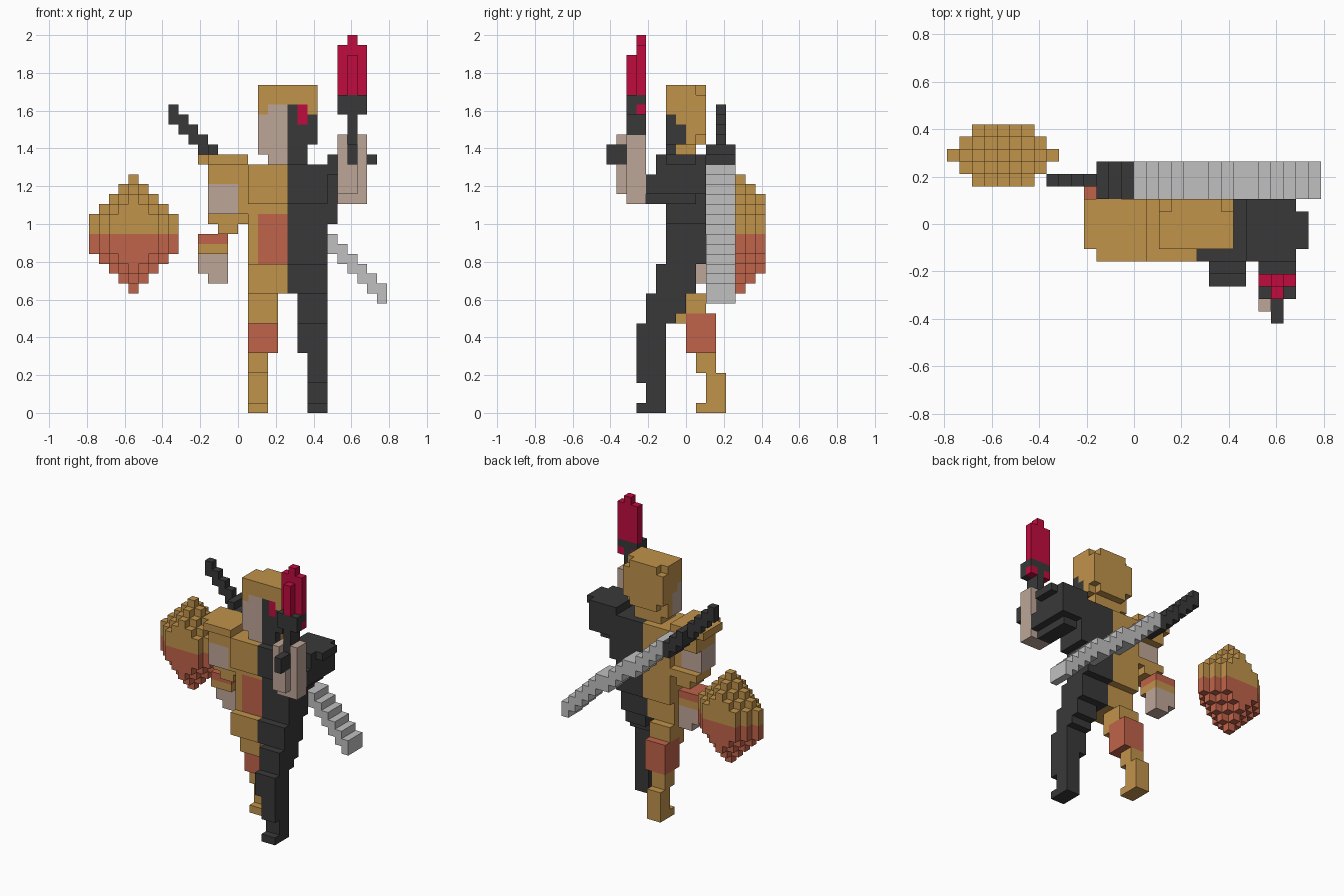
import bpy, bmesh, math
from mathutils import Vector

cube = bpy.data.objects.get("Cube")
if cube:
    bpy.data.objects.remove(cube, do_unlink=True)

UNIT = 2 / 38  # edge length of one block


def linear(c):
    c /= 255
    return c / 12.92 if c <= 0.04045 else ((c + 0.055) / 1.055) ** 2.4


def material(name, *rgb):
    m = bpy.data.materials.new(name)
    col = [linear(c) for c in rgb] + [1]
    m.use_nodes = True
    m.diffuse_color = col
    m.node_tree.nodes["Principled BSDF"].inputs["Base Color"].default_value = col
    return m


MATS = {
    "gold": material("gold", 193, 147, 75),
    "dark": material("charcoal", 57, 57, 57),
    "rust": material("rust red", 192, 99, 74),
    "crimson": material("crimson", 192, 12, 62),
    "steel": material("light grey", 192, 192, 192),
    "skin": material("pale skin", 190, 166, 152),
}
cells = {}  # block position -> (part, colour)


def fill(part, colour, x, y, z):
    """Fill a block range; later fills repaint earlier ones."""
    for i in range(*x):
        for j in range(*y):
            for k in range(*z):
                cells[i, j, k] = (part, colour)


def carve(x, y, z):
    for i in range(*x):
        for j in range(*y):
            for k in range(*z):
                cells.pop((i, j, k), None)


# torso, split into a gold and a dark half
for colour, x in (("gold", (1, 5)), ("dark", (5, 9))):
    fill("torso", colour, x, (-3, 1), (12, 15))
    fill("torso", colour, x, (-2, 2), (15, 21))
    fill("torso", colour, x, (-3, 2), (21, 25))
fill("torso", "dark", (9, 10), (-2, 2), (19, 25))
fill("torso", "rust", (2, 5), (-2, -1), (15, 20))

# head with a half pale, half dark face
fill("head", "gold", (2, 8), (-2, 2), (26, 33))
fill("head", "gold", (3, 7), (-1, 1), (25, 26))
carve((2, 3), (1, 2), (32, 33))
carve((7, 8), (1, 2), (32, 33))
carve((2, 8), (1, 2), (26, 27))
for side in (2, 7):
    carve((side, side + 1), (1, 2), (27, 28))
fill("head", "skin", (3, 5), (-2, -1), (25, 31))
fill("head", "skin", (2, 3), (-2, -1), (26, 30))
fill("head", "skin", (2, 3), (-1, 0), (26, 29))
fill("head", "dark", (5, 7), (-2, -1), (25, 31))
fill("head", "dark", (7, 8), (-2, -1), (27, 30))
fill("head", "dark", (7, 8), (-1, 0), (27, 29))
carve((7, 8), (-2, 2), (26, 27))
fill("head", "crimson", (6, 7), (-2, -1), (29, 31))

# right arm, hanging back
fill("right_arm", "gold", (-4, 1), (-2, 2), (25, 26))
fill("right_arm", "gold", (-3, 1), (-3, 2), (25, 26))
fill("right_arm", "gold", (-3, 1), (-2, 2), (23, 25))
fill("right_arm", "gold", (-1, 1), (-2, 1), (20, 23))
fill("right_arm", "skin", (-3, 0), (-2, 1), (20, 23))
fill("right_arm", "gold", (-3, 1), (-1, 2), (19, 20))
fill("right_arm", "gold", (-2, 0), (-1, 2), (18, 19))
fill("right_arm", "rust", (-4, -1), (0, 3), (17, 18))
fill("right_arm", "gold", (-4, -1), (0, 3), (16, 17))
fill("right_hand", "skin", (-4, -1), (1, 3), (14, 16))
fill("right_hand", "skin", (-3, -1), (1, 3), (13, 14))

# left arm, raised forward
fill("left_arm", "dark", (9, 13), (-3, 2), (24, 26))
fill("left_arm", "dark", (13, 14), (-2, 1), (25, 26))
fill("left_arm", "dark", (10, 13), (-4, 2), (22, 24))
fill("left_arm", "dark", (10, 12), (-4, 1), (21, 22))
fill("left_hand", "skin", (10, 13), (-6, -4), (21, 28))
fill("left_hand", "skin", (10, 12), (-7, -6), (22, 28))
carve((11, 12), (-7, -4), (25, 28))

# torch held in the left hand
fill("torch_grip", "dark", (11, 12), (-6, -4), (25, 30))
fill("torch_grip", "dark", (11, 12), (-8, -6), (25, 27))
fill("torch_bracket", "dark", (10, 13), (-6, -4), (30, 32))
for x in (10, 12):
    fill("torch_bracket", "crimson", (x, x + 1), (-5, -4), (30, 31))
fill("torch_flame", "crimson", (10, 13), (-5, -4), (32, 37))
fill("torch_flame", "crimson", (11, 12), (-5, -4), (37, 38))
fill("torch_flame", "crimson", (11, 12), (-6, -5), (32, 36))

# left leg, stepping forward
fill("left_leg", "dark", (6, 9), (-4, 0), (10, 12))
fill("left_leg", "dark", (6, 9), (-4, -1), (9, 10))
fill("left_leg", "dark", (6, 9), (-5, -2), (6, 9))
fill("left_leg", "dark", (7, 9), (-5, -2), (3, 6))
fill("left_leg", "dark", (7, 9), (-4, -2), (1, 3))
fill("left_foot", "dark", (7, 9), (-5, -2), (0, 1))

# right leg, trailing
fill("right_leg", "gold", (1, 4), (-1, 2), (10, 12))
fill("right_leg", "gold", (1, 4), (-1, 1), (9, 10))
fill("right_leg", "rust", (1, 4), (0, 3), (6, 10))
fill("right_leg", "gold", (1, 3), (1, 3), (4, 6))
fill("right_leg", "gold", (1, 3), (2, 4), (1, 4))
fill("right_foot", "gold", (1, 3), (1, 4), (0, 1))

# sword slung diagonally behind the back
for x in range(-7, 15):
    low = max(22 - x, min(25 - x, math.floor(23.1 - 0.78 * x)))
    if x < -3:
        fill("sword_handle", "dark", (x, x + 1), (3, 4), (low, low + 2))
    elif x < 0:
        fill("sword_guard", "dark", (x, x + 1), (2, 5), (low, low + 2))
    else:
        fill("sword_blade", "steel", (x, x + 1), (2, 5), (low, low + 2))

# floating lantern: stepped diamond, gold above and rust below
for z in range(12, 24):
    reach = min(4, z - 12, 23 - z)
    colour = "gold" if z >= 18 else "rust"
    for dy in range(-min(2, reach), min(2, reach) + 1):
        w = reach - abs(dy)
        fill("lantern", colour, (-11 - w, -10 + w), (5 + dy, 6 + dy), (z, z + 1))


def build(part):
    """Turn the exposed sides of a part's blocks into one mesh."""
    bm = bmesh.new()
    names = list(MATS)
    for pos, (owner, colour) in cells.items():
        if owner != part:
            continue
        for axis in range(3):
            for sign in (-1, 1):
                n = Vector((0, 0, 0))
                n[axis] = sign
                if tuple(int(a + b) for a, b in zip(pos, n)) in cells:
                    continue
                u = Vector((0, 0, 0))
                u[(axis + 1) % 3] = 0.5
                v = n.cross(u)
                c = Vector(pos) + Vector((0.5, 0.5, 0.5)) + n * 0.5
                ring = (c - u - v, c + u - v, c + u + v, c - u + v)
                face = bm.faces.new([bm.verts.new(p * UNIT) for p in ring])
                face.material_index = names.index(colour)
    bmesh.ops.remove_doubles(bm, verts=bm.verts, dist=UNIT / 100)
    mesh = bpy.data.meshes.new(part)
    bm.to_mesh(mesh)
    bm.free()
    for m in MATS.values():
        mesh.materials.append(m)
    bpy.context.collection.objects.link(bpy.data.objects.new(part, mesh))


for part in sorted({owner for owner, _ in cells.values()}):
    build(part)
